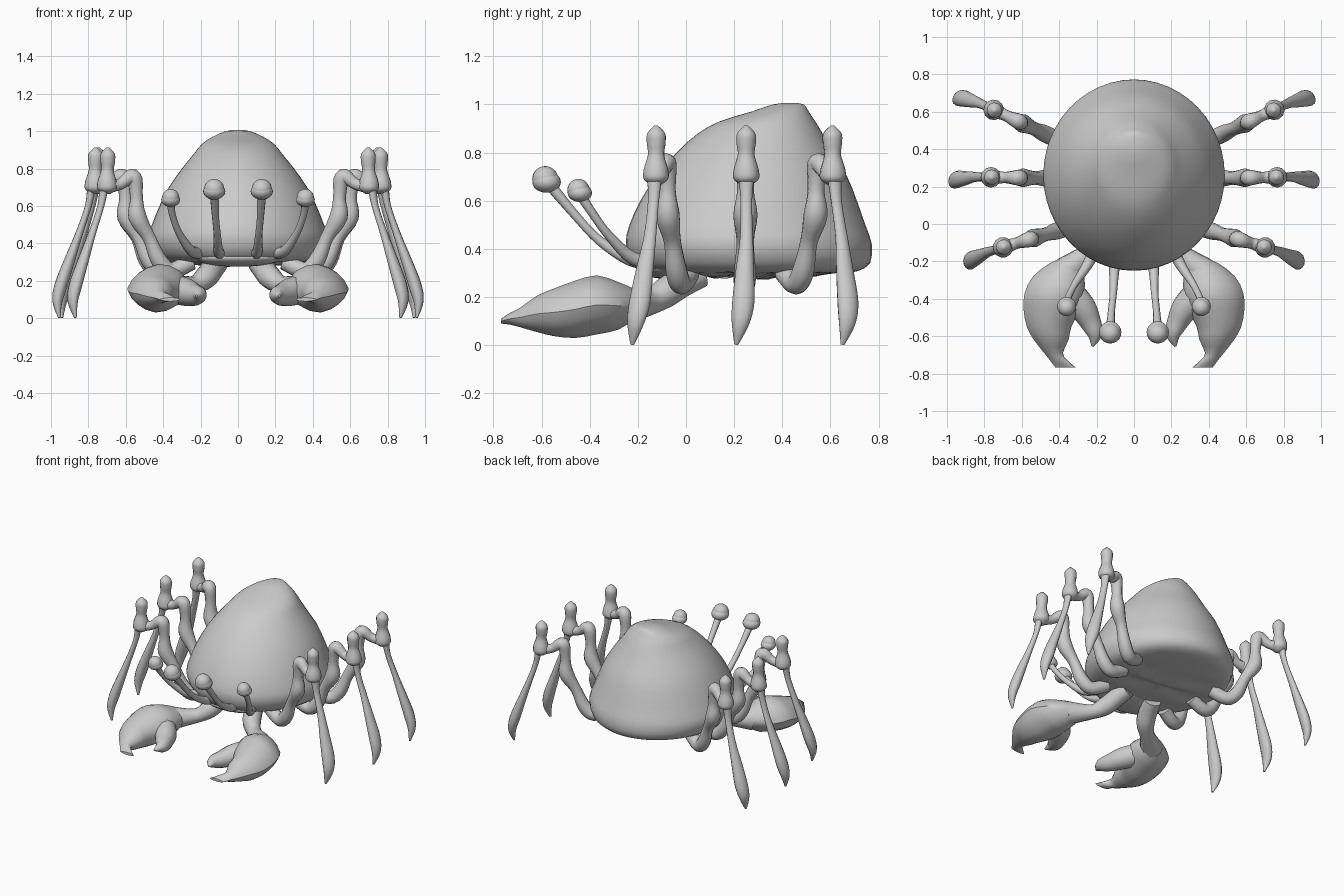
import bpy, bmesh, math
from mathutils import Vector, Matrix

if "Cube" in bpy.data.objects:
    bpy.data.objects.remove(bpy.data.objects["Cube"])

grey = bpy.data.materials.new("plain_grey")
grey.diffuse_color = (0.6, 0.6, 0.6, 1)
grey.use_nodes = True
grey.node_tree.nodes["Principled BSDF"].inputs["Base Color"].default_value = grey.diffuse_color


def finish(name, bm, angle=50):
    bmesh.ops.recalc_face_normals(bm, faces=bm.faces)
    me = bpy.data.meshes.new(name)
    bm.to_mesh(me)
    bm.free()
    ob = bpy.data.objects.new(name, me)
    bpy.context.collection.objects.link(ob)
    me.materials.append(grey)
    bpy.ops.object.select_all(action='DESELECT')
    ob.select_set(True)
    bpy.context.view_layer.objects.active = ob
    bpy.ops.object.shade_smooth_by_angle(angle=math.radians(angle))
    return ob


def skin(name, rings, angle=50):
    """Join rings of points into a closed surface."""
    bm = bmesh.new()
    vs = [[bm.verts.new(p) for p in r] for r in rings]
    n = len(vs[0])
    for a, b in zip(vs, vs[1:]):
        for i in range(n):
            j = (i + 1) % n
            bm.faces.new((a[i], a[j], b[j], b[i]))
    bm.faces.new(vs[0])
    bm.faces.new(vs[-1][::-1])
    return finish(name, bm, angle)


def smooth_rows(rows, steps):
    """Catmull-Rom interpolation of rows of numbers."""
    out = []
    for k in range(len(rows) - 1):
        p0, p1 = rows[max(k - 1, 0)], rows[k]
        p2, p3 = rows[k + 1], rows[min(k + 2, len(rows) - 1)]
        for s in range(steps):
            t = s / steps
            out.append([b + 0.5 * t * (c - a + t * (2*a - 5*b + 4*c - d + t * (3*(b - c) + d - a)))
                        for a, b, c, d in zip(p0, p1, p2, p3)])
    return out + [list(rows[-1])]


def tube(name, rows, matrix=Matrix(), sides=12, steps=4, flat=1.0):
    """Sweep a round section along rows of (x, y, z, radius)."""
    pts = smooth_rows(rows, steps)
    cs = [matrix @ Vector(p[:3]) for p in pts]
    rings, u = [], None
    for i, c in enumerate(cs):
        t = (cs[min(i + 1, len(cs) - 1)] - cs[max(i - 1, 0)]).normalized()
        if u is None:
            u = (matrix.to_3x3() @ Vector((0, 1, 0)))
            if abs(u.dot(t)) > 0.8:
                u = Vector((1, 0, 0))
        u = (u - t * u.dot(t)).normalized()
        w = t.cross(u)
        r = max(pts[i][3], 0.003)
        rings.append([c + r * (math.cos(a) * u + flat * math.sin(a) * w)
                      for a in (2 * math.pi * k / sides for k in range(sides))])
    return skin(name, rings)


def ball(name, centre, r, scale=(1, 1, 1)):
    bm = bmesh.new()
    bmesh.ops.create_uvsphere(bm, u_segments=20, v_segments=12, radius=r,
                              matrix=Matrix.Translation(centre) @ Matrix.Diagonal((*scale, 1)))
    return finish(name, bm)


# Shell: rows of height, front y, back y, half width
shell = [(.31, -.17, .72, .41), (.34, -.22, .765, .455), (.42, -.25, .772, .485),
         (.5, -.235, .745, .46), (.6, -.19, .71, .42), (.7, -.125, .67, .37),
         (.8, -.04, .61, .30), (.88, .05, .567, .235), (.93, .14, .537, .195),
         (.97, .27, .51, .135), (1.0, .36, .49, .065), (1.007, .42, .45, .015)]
SIDES = 48
ang = [2 * math.pi * i / SIDES for i in range(SIDES)]
rings = []
# Underside with fleshy ridges running across it
for f in (.03, .2, .4, .6, .8, .92):
    ring = []
    for a in ang:
        x, y = .41 * f * math.cos(a), .275 + .445 * f * math.sin(a)
        ridge = .014 * math.sin(y * 34 + x * 6) * (1 - f * f)
        ring.append((x, y, .285 + .02 * f * f + ridge))
    rings.append(ring)
for z, y0, y1, w in smooth_rows(shell, 2):
    rings.append([(w * math.cos(a), (y0 + y1) / 2 + (y1 - y0) / 2 * math.sin(a), z) for a in ang])
skin("shell", rings, 60)

# Soft body under the front rim
ball("body", (0, -.07, .325), 1, (.24, .14, .05))

# Leg shape in local space: outward, sideways, height, radius (knee at 0, 0)
upper = [(-.47, 0, .30, .045), (-.36, 0, .255, .045), (-.29, 0, .31, .045), (-.235, 0, .43, .036),
         (-.17, 0, .54, .05), (-.165, 0, .64, .035), (-.155, 0, .74, .042), (-.13, 0, .755, .04),
         (-.07, 0, .715, .03), (0, 0, .71, .045)]
knee = [(0, 0, .665, .02), (0, 0, .69, .052), (0, 0, .73, .052), (-.002, 0, .79, .035),
        (-.004, 0, .84, .04), (-.004, 0, .88, .038), (-.004, 0, .912, .008)]
foot = [(.015, 0, .72, .035), (.035, 0, .60, .024), (.085, .0, .45, .027), (.135, -.008, .31, .038),
        (.18, -.015, .18, .046), (.20, -.028, .09, .036), (.19, -.045, .002, .008)]
legs = {"front": (.70, -.125, -17), "middle": (.765, .25, 1), "back": (.75, .61, 25)}

# Claw sections: y, inner x, outer x, low z, high z
claw = [(-.17, .29, .36, .14, .20), (-.21, .28, .45, .11, .23), (-.28, .265, .54, .065, .262),
        (-.37, .265, .585, .045, .29), (-.46, .29, .59, .03, .268), (-.55, .335, .573, .038, .235),
        (-.62, .35, .535, .055, .205), (-.69, .38, .48, .075, .155), (-.73, .355, .448, .085, .135),
        (-.768, .31, .42, .09, .11)]

for side, s in (("right", 1), ("left", -1)):
    flip = Matrix.Diagonal((s, 1, 1, 1))
    for name, (x, y, deg) in legs.items():
        m = flip @ Matrix.Translation((x, y, 0)) @ Matrix.Rotation(math.radians(deg), 4, 'Z')
        tube(f"{side}_{name}_leg_upper", upper, m)
        tube(f"{side}_{name}_leg_knee", knee, m)
        tube(f"{side}_{name}_leg_foot", foot, m, flat=.75)

    # Pincer with a pointed outer edge
    rings = []
    for y, x0, x1, z0, z1 in smooth_rows(claw, 2):
        ring = []
        for k in range(16):
            a = 2 * math.pi * k / 16
            c, n = math.cos(a), math.sin(a)
            squeeze = 1 - .2 * max(c, 0) * abs(n)
            ring.append((s * ((x0 + x1) / 2 + (x1 - x0) / 2 * c * squeeze), y,
                         (z0 + z1) / 2 + (z1 - z0) / 2 * n * squeeze))
        rings.append(ring)
    skin(f"{side}_claw", rings, 35)
    tube(f"{side}_claw_thumb", [(.35, -.36, .16, .075), (.28, -.44, .14, .075), (.235, -.52, .125, .06),
                                (.21, -.59, .125, .042), (.222, -.655, .12, .006)], flip)
    tube(f"{side}_claw_arm", [(.11, .06, .30, .06), (.14, -.02, .26, .062), (.175, -.09, .215, .062),
                              (.24, -.15, .175, .05), (.36, -.25, .165, .08)], flip)

    # Eye stalks, eye cups and eyes
    stalks = {"inner": ([(.09, -.15, .345, .035), (.105, -.24, .36, .028), (.11, -.36, .435, .02),
                         (.12, -.46, .54, .019), (.127, -.56, .66, .024)], (.127, -.585, .69), .054),
              "outer": ([(.20, -.12, .35, .035), (.25, -.22, .36, .028), (.315, -.32, .455, .019),
                         (.35, -.39, .55, .018), (.36, -.435, .62, .022)], (.36, -.447, .645), .046)}
    for name, (path, c, r) in stalks.items():
        tube(f"{side}_{name}_eye_stalk", path, flip, sides=10)
        ball(f"{side}_{name}_eye", (s * c[0], c[1], c[2]), r)
        ball(f"{side}_{name}_eye_cup", (s * c[0], c[1] + .006, c[2] - .012), r * 1.1, (1, 1, .75))
